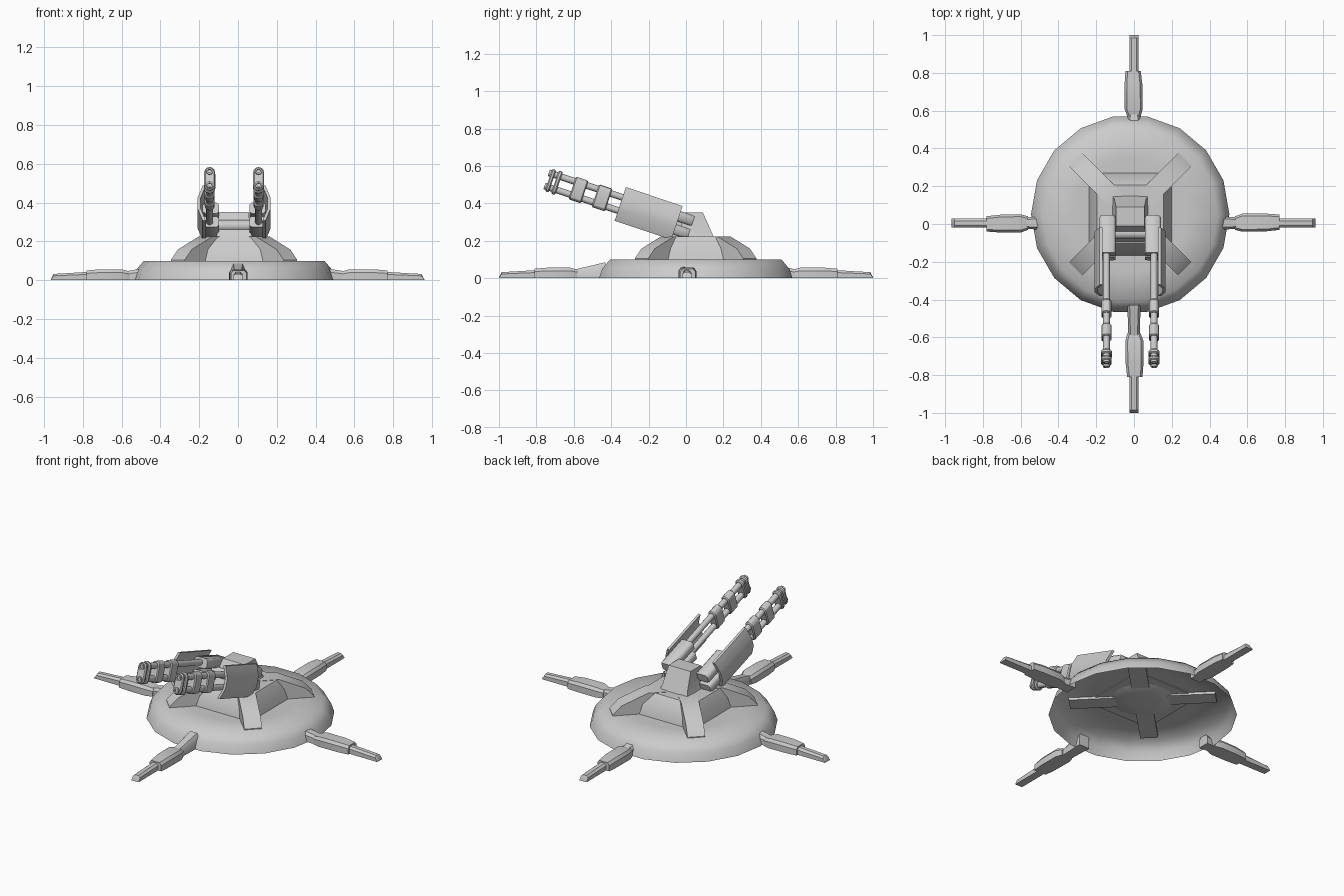
import bpy, bmesh
from math import sin, cos, pi, radians
from mathutils import Vector, Matrix

if "Cube" in bpy.data.objects:
    bpy.data.objects.remove(bpy.data.objects["Cube"])

CX, CY = -0.02, 0.052          # centre of the round base
PITCH = radians(18.5)          # gun elevation


def loft(name, rings, caps=(True, True), matrix=None, smooth=35):
    """Skin a list of equally sized closed rings into one object."""
    bm = bmesh.new()
    vs = [[bm.verts.new(p) for p in r] for r in rings]
    n = len(vs[0])
    for a, b in zip(vs, vs[1:]):
        for i in range(n):
            j = (i + 1) % n
            bm.faces.new((a[i], a[j], b[j], b[i]))
    if caps[0]:
        bm.faces.new(vs[0][::-1])
    if caps[1]:
        bm.faces.new(vs[-1])
    if matrix:
        bm.transform(matrix)
    bmesh.ops.recalc_face_normals(bm, faces=bm.faces)
    me = bpy.data.meshes.new(name)
    bm.to_mesh(me)
    bm.free()
    ob = bpy.data.objects.new(name, me)
    bpy.context.collection.objects.link(ob)
    if smooth:
        bpy.ops.object.select_all(action='DESELECT')
        ob.select_set(True)
        bpy.context.view_layer.objects.active = ob
        bpy.ops.object.shade_smooth_by_angle(angle=radians(smooth))
    return ob


def circle(r, z, n):
    return [(r * cos(2 * pi * i / n), r * sin(2 * pi * i / n), z) for i in range(n)]


def rect(x, x0, x1, y0, y1):
    return [(x0, y0, x), (x1, y0, x), (x1, y1, x), (x0, y1, x)]


def stadium(s, w, h, n=6):
    """Upright rounded cross-section at distance s along local x."""
    r = w / 2
    pts = []
    for sign, start in ((1, 0), (-1, pi)):
        for i in range(n + 1):
            a = start + pi * i / n
            pts.append((s, r * cos(a), sign * (h / 2 - r) + r * sin(a)))
    return pts


base_m = Matrix.Translation((CX, CY, 0))

# Round open shell with a sloped rim
loft("base_shell", [circle(0.525, 0, 18), circle(0.508, 0.05, 18), circle(0.465, 0.1, 18),
                    circle(0.3, 0.1, 18), circle(0.19, 0.1, 18)], (False, False), base_m, 60)
# Rounded underside of the turret
loft("under_bowl", [circle(0.19, 0.1, 24), circle(0.15, 0.085, 24), circle(0.08, 0.078, 24)],
     (False, True), base_m, 60)


# Raised body in the middle
def chamfer_square(h, z, c, hy=None):
    hy = hy or h
    return [(h, -hy + c, z), (h, hy - c, z), (h - c, hy, z), (-h + c, hy, z),
            (-h, hy - c, z), (-h, -hy + c, z), (-h + c, -hy, z), (h - c, -hy, z)]


loft("body", [chamfer_square(0.22, 0.095, 0.05), chamfer_square(0.205, 0.16, 0.04),
              chamfer_square(0.175, 0.222, 0.03, 0.155)], matrix=base_m, smooth=30)

# Four diagonal buttresses
arm = [(0.1, 0.085), (0.41, 0.085), (0.41, 0.105), (0.36, 0.158), (0.21, 0.224), (0.1, 0.224)]
for i in range(4):
    m = base_m @ Matrix.Rotation(pi / 4 + i * pi / 2, 4, 'Z')
    loft(f"buttress_{i + 1}", [[(x, -0.05, z) for x, z in arm], [(x, 0.05, z) for x, z in arm]],
         matrix=m, smooth=30)

# Turret head with a tapered top, and the axle carrying the guns
loft("turret_head", [rect(0.215, -0.115, 0.075, -0.1, 0.15), rect(0.25, -0.105, 0.065, -0.08, 0.135),
                     rect(0.352, -0.095, 0.055, -0.01, 0.09)], smooth=30)
axle_m = Matrix.Translation((CX, -0.05, 0.28)) @ Matrix.Rotation(pi / 2, 4, 'Y')
loft("gun_axle", [circle(0.03, -0.11, 12), circle(0.03, 0.11, 12)], matrix=axle_m)


# Four feet: root, thick middle and thin toe (x = outward distance)
def leg_ring(x, w0, w1, top):
    c = top * 0.3
    return [(x, w0, 0), (x, w1, 0), (x, w1, top - c), (x, w1 - 0.012, top),
            (x, w0 + 0.012, top), (x, w0, top - c)]


legs = [("right_leg", 0, 0.46, 0.535, 0.77, 0.96, 0.005), ("back_leg", 90, 0.53, 0.57, 0.81, 1.0, 0.0),
        ("left_leg", 180, 0.5, 0.56, 0.78, 0.965, -0.005), ("front_leg", 270, 0.43, 0.58, 0.81, 1.0, 0.0)]
for name, ang, a, b, c, d, off in legs:
    m = Matrix.Rotation(radians(ang), 4, 'Z') @ Matrix.Translation((0, off, 0))
    loft(name + "_root", [leg_ring(a, -0.035, 0.035, 0.085 if ang == 270 else 0.06),
                          leg_ring(b + 0.02, -0.03, 0.03, 0.045)], matrix=m)
    loft(name + "_middle", [leg_ring(b, -0.036, 0.036, 0.045), leg_ring(b + 0.04, -0.046, 0.05, 0.056),
                            leg_ring(c - 0.07, -0.044, 0.05, 0.056),
                            leg_ring(c, -0.036, 0.045, 0.05)], matrix=m)
    loft(name + "_toe", [leg_ring(c - 0.03, -0.024, 0.024, 0.044), leg_ring(d - 0.015, -0.024, 0.024, 0.032),
                         leg_ring(d, -0.024, 0.024, 0.005)], matrix=m)

# Twin guns: local x runs along the barrels, local z is up
for side, name in ((-1, "left"), (1, "right")):
    gun = (Matrix.Translation((CX + side * 0.126, -0.2, 0.346))
           @ Matrix.Rotation(-pi / 2, 4, 'Z') @ Matrix.Rotation(-PITCH, 4, 'Y'))
    for t, level in ((-0.037, "lower"), (0.037, "upper")):
        # Receiver and barrel
        rec = gun @ Matrix.Translation((0, -side * 0.006, t))
        loft(f"{name}_{level}_receiver",
             [[(s, y * k, z * k) for y, z in ((-.042, -.018), (-.03, -.029), (.03, -.029), (.042, -.018),
                                              (.042, .018), (.03, .029), (-.03, .029), (-.042, .018))]
              for s, k in ((-0.24, 0.85), (-0.23, 1), (-0.03, 1))], matrix=rec, smooth=50)
        bar = gun @ Matrix.Translation((0, 0, t)) @ Matrix.Rotation(pi / 2, 4, 'Y')
        loft(f"{name}_{level}_barrel",
             [circle(0.018, -0.05, 12), circle(0.018, 0.575, 12), circle(0.010, 0.575, 12),
              circle(0.010, 0.54, 12)], matrix=bar)
    # Clamps and muzzle rings around each barrel pair
    for k, (s0, s1, w, h) in enumerate(((0.225, 0.3, 0.052, 0.128), (0.36, 0.43, 0.052, 0.128),
                                        (0.505, 0.528, 0.058, 0.132), (0.542, 0.564, 0.056, 0.126))):
        e = 0.006
        loft(f"{name}_clamp_{k + 1}", [stadium(s0, w - 2 * e, h - 2 * e), stadium(s0 + e, w, h),
                                       stadium(s1 - e, w, h), stadium(s1, w - 2 * e, h - 2 * e)],
             matrix=gun, smooth=30)
    # Bent side shield
    outer = [(0.036, 0.095), (0.062, 0.03), (0.062, -0.03), (0.036, -0.095)]
    inner = [(y - 0.016, z) for y, z in reversed(outer)]
    sec = [(-side * y, z) for y, z in outer + inner]   # local y points to -side when yawed
    sec = [(-y, z) for y, z in sec]
    loft(f"{name}_shield", [[(s, y, z) for y, z in sec] for s in (-0.16, 0.16)], matrix=gun, smooth=25)
